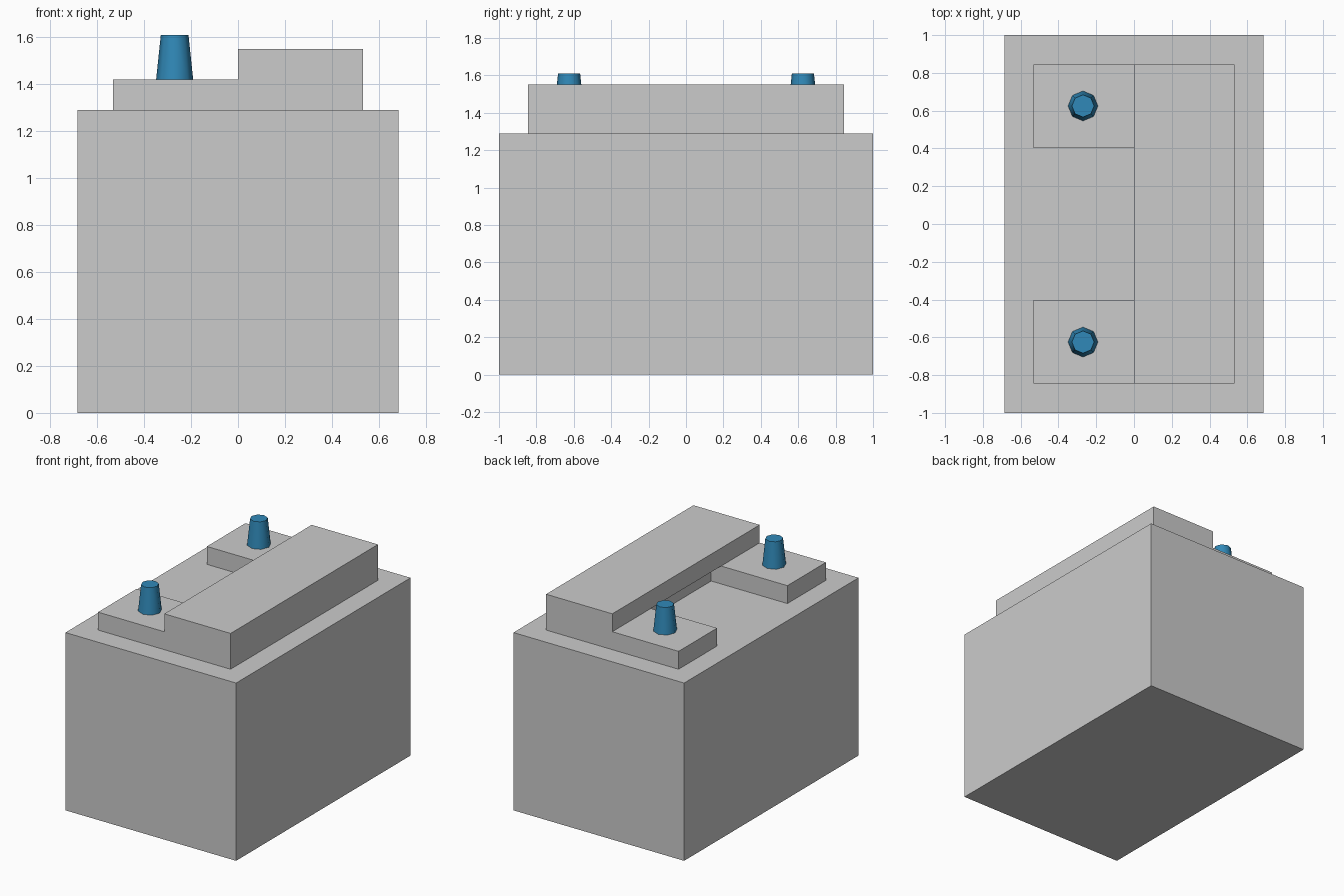
import bpy, bmesh, math

if "Cube" in bpy.data.objects:
    bpy.data.objects.remove(bpy.data.objects["Cube"])


def material(name, rgb):
    m = bpy.data.materials.new(name)
    m.diffuse_color = (*rgb, 1.0)
    m.use_nodes = True
    m.node_tree.nodes["Principled BSDF"].inputs["Base Color"].default_value = m.diffuse_color
    return m


grey = material("casing grey", (0.6, 0.6, 0.6))
blue = material("terminal blue", (0.03, 0.25, 0.48))


def prism(name, profile, half_length, mat):
    """Extrude an x-z profile along y, centred on y = 0."""
    bm = bmesh.new()
    face = bm.faces.new([bm.verts.new((x, -half_length, z)) for x, z in profile])
    ext = bmesh.ops.extrude_face_region(bm, geom=[face])
    moved = [v for v in ext["geom"] if isinstance(v, bmesh.types.BMVert)]
    bmesh.ops.translate(bm, verts=moved, vec=(0, 2 * half_length, 0))
    bmesh.ops.recalc_face_normals(bm, faces=bm.faces)
    mesh = bpy.data.meshes.new(name)
    bm.to_mesh(mesh)
    bm.free()
    mesh.materials.append(mat)
    obj = bpy.data.objects.new(name, mesh)
    bpy.context.collection.objects.link(obj)
    return obj


BODY_TOP, PAD_TOP, BAR_TOP = 1.29, 1.42, 1.55

# Main casing
prism("casing", [(-0.685, 0), (0.685, 0), (0.685, BODY_TOP), (-0.685, BODY_TOP)], 1.0, grey)

# Stepped lid: low terminal pads on the left, raised bar on the right
lid = prism("lid", [(-0.532, BODY_TOP), (0.532, BODY_TOP), (0.532, BAR_TOP),
                    (0, BAR_TOP), (0, PAD_TOP), (-0.532, PAD_TOP)], 0.845, grey)

# Recess between the pads, reaching a little way under the bar
cutter = prism("recess_cutter", [(-0.7, 1.2), (0.08, 1.2), (0.08, PAD_TOP), (-0.7, PAD_TOP)],
               0.403, grey)
cutter.hide_render = True
cutter.hide_set(True)
cut = lid.modifiers.new("recess", 'BOOLEAN')
cut.operation = 'DIFFERENCE'
cut.solver = 'EXACT'
cut.object = cutter

# Tapered eight-sided terminals
for name, y in (("front_terminal", -0.625), ("back_terminal", 0.625)):
    bpy.ops.mesh.primitive_cone_add(vertices=8, radius1=0.079, radius2=0.059, depth=0.19,
                                    location=(-0.27, y, PAD_TOP + 0.095))
    post = bpy.context.object
    post.name = name
    post.data.materials.append(blue)
    bpy.ops.object.shade_smooth_by_angle(angle=math.radians(50))
